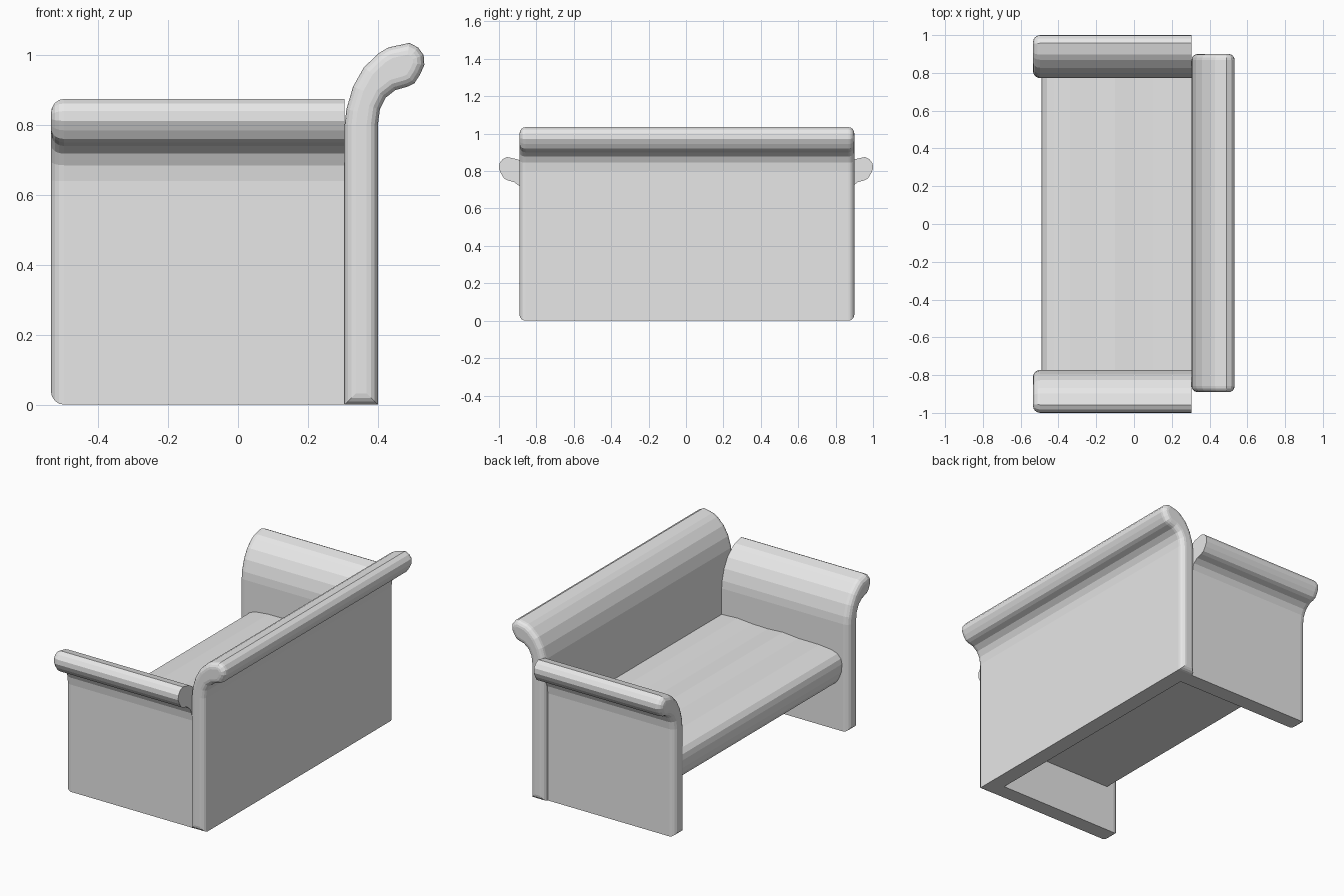
import bpy
import bmesh

cube = bpy.data.objects.get("Cube")
if cube:
    bpy.data.objects.remove(cube, do_unlink=True)

GREY = (0.8, 0.8, 0.8, 1.0)
fabric = bpy.data.materials.new("light_grey")
fabric.use_nodes = True
fabric.diffuse_color = GREY
fabric.node_tree.nodes["Principled BSDF"].inputs["Base Color"].default_value = GREY

# Scrolled panel cross-section: (outward distance, height) above the straight wall
SCROLL = [(0, 0), (0.005, 0.045), (0.024, 0.11), (0.055, 0.165), (0.097, 0.205),
          (0.125, 0.222), (0.185, 0.235), (0.21, 0.222), (0.226, 0.2), (0.228, 0.172),
          (0.216, 0.145), (0.2, 0.12), (0.18, 0.11), (0.145, 0.1), (0.117, 0.078),
          (0.101, 0.045), (0.095, 0)]


def panel_profile(wall_height):
    """Straight wall topped with the outward scroll."""
    return [(0, 0)] + [(d, h + wall_height) for d, h in SCROLL] + [(0.095, 0)]


def extrude(name, profile, place, start, end, round_ends=(), radius=0.038):
    """Sweep a profile from start to end; place maps (distance, height, along) to xyz."""
    bm = bmesh.new()
    rings = [[bm.verts.new(place(d, h, a)) for d, h in profile] for a in (start, end)]
    caps = [bm.faces.new(ring) for ring in rings]
    count = len(profile)
    for i in range(count):
        j = (i + 1) % count
        bm.faces.new((rings[0][i], rings[0][j], rings[1][j], rings[1][i]))
    bmesh.ops.recalc_face_normals(bm, faces=bm.faces)
    edges = [e for k in round_ends for e in caps[k].edges]
    if edges:
        bmesh.ops.bevel(bm, geom=edges, offset=radius, segments=4, profile=0.5,
                        affect='EDGES', clamp_overlap=False)
        bmesh.ops.recalc_face_normals(bm, faces=bm.faces)
    mesh = bpy.data.meshes.new(name)
    bm.to_mesh(mesh)
    bm.free()
    mesh.materials.append(fabric)
    obj = bpy.data.objects.new(name, mesh)
    bpy.context.collection.objects.link(obj)
    return obj


# Backrest, scrolled away from the seat and rounded at both ends
extrude("backrest", panel_profile(0.8), lambda d, h, a: (0.305 + d, a, h),
        -0.89, 0.9, round_ends=(0, 1), radius=0.032)

# Armrests, scrolled outward and rounded at the free end
for name, side in (("armrest_near", -1), ("armrest_far", 1)):
    extrude(name, panel_profile(0.64), lambda d, h, a, s=side: (a, s * (0.772 + d), h),
            -0.535, 0.305, round_ends=(0,))

# Seat cushion with a gently wavy top and a rounded front lip
seat = [(0.305, 0.28), (0.305, 0.485), (0.2, 0.49), (0.1, 0.482), (0, 0.48),
        (-0.1, 0.486), (-0.2, 0.477), (-0.34, 0.476), (-0.42, 0.468), (-0.46, 0.455),
        (-0.482, 0.43), (-0.49, 0.4), (-0.485, 0.35), (-0.47, 0.31), (-0.45, 0.28)]
extrude("seat", seat, lambda d, h, a: (d, a, h), -0.775, 0.775)
